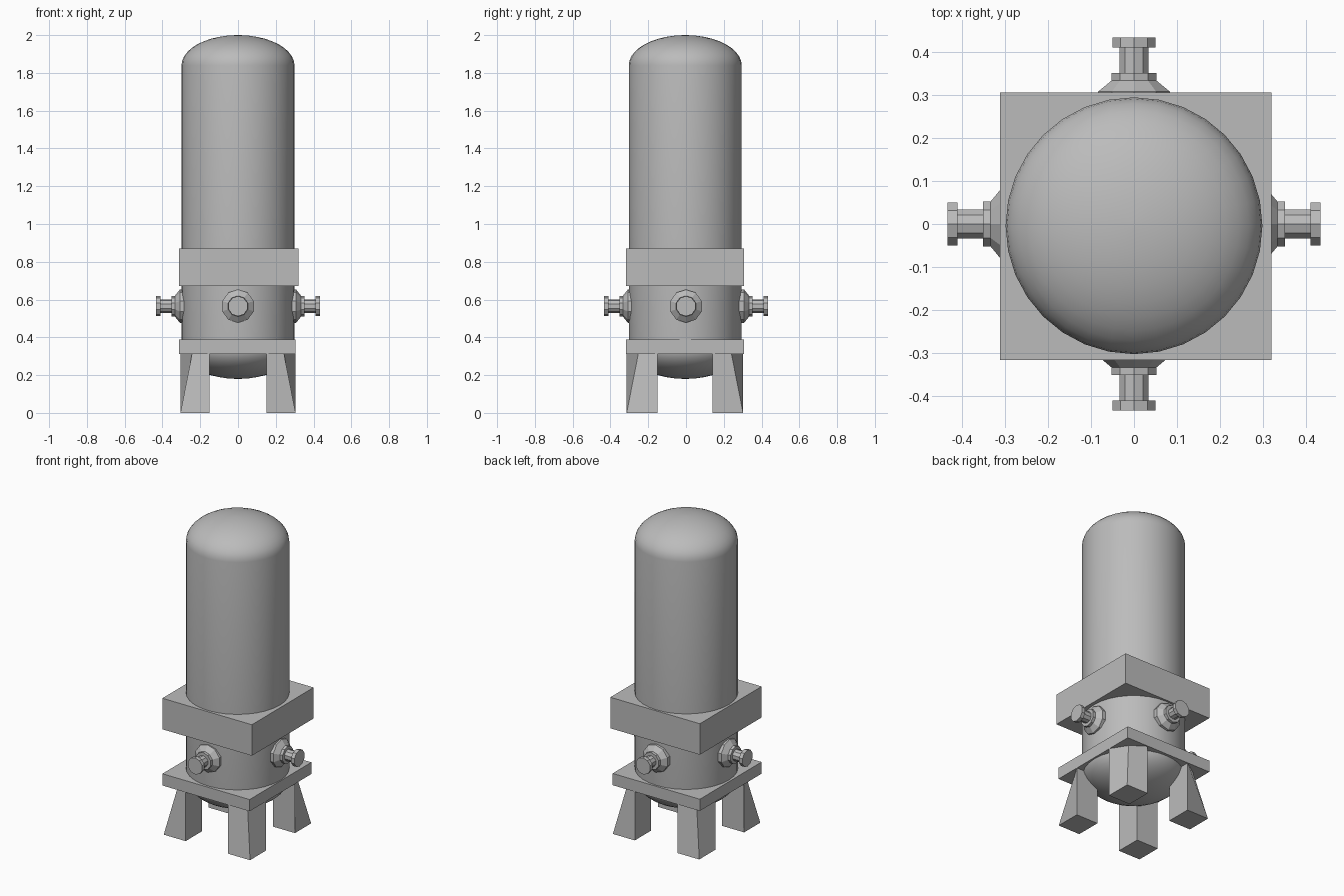
import bpy, bmesh, math
from mathutils import Matrix, Vector

if "Cube" in bpy.data.objects:
    bpy.data.objects.remove(bpy.data.objects["Cube"])

CY = -0.004  # slight depth offset of the vessel

grey = bpy.data.materials.new("plain grey")
grey.diffuse_color = (0.5, 0.5, 0.5, 1)
grey.use_nodes = True
grey.node_tree.nodes["Principled BSDF"].inputs["Base Color"].default_value = grey.diffuse_color


def finish(bm, name, smooth=None):
    bmesh.ops.recalc_face_normals(bm, faces=bm.faces)
    mesh = bpy.data.meshes.new(name)
    bm.to_mesh(mesh)
    bm.free()
    mesh.materials.append(grey)
    ob = bpy.data.objects.new(name, mesh)
    bpy.context.collection.objects.link(ob)
    if smooth:
        bpy.ops.object.select_all(action='DESELECT')
        ob.select_set(True)
        bpy.context.view_layer.objects.active = ob
        bpy.ops.object.shade_smooth_by_angle(angle=math.radians(smooth))
    return ob


def lathe(name, profile, sides, matrix, smooth=None):
    """Turn (radius, height) pairs about z, close the ends, then place."""
    bm = bmesh.new()
    rings = []
    for r, h in profile:
        rings.append([bm.verts.new((r * math.cos(2 * math.pi * i / sides),
                                    r * math.sin(2 * math.pi * i / sides), h))
                      for i in range(sides)])
    for a, b in zip(rings, rings[1:]):
        for i in range(sides):
            j = (i + 1) % sides
            bm.faces.new((a[i], a[j], b[j], b[i]))
    bm.faces.new(rings[0])
    bm.faces.new(rings[-1])
    bm.transform(matrix)
    return finish(bm, name, smooth)


def box(name, lo, hi):
    bm = bmesh.new()
    bmesh.ops.create_cube(bm, size=1)
    lo, hi = Vector(lo), Vector(hi)
    for v in bm.verts:
        v.co = Vector((lo[k] + (v.co[k] + 0.5) * (hi[k] - lo[k]) for k in range(3)))
    return finish(bm, name)


# Tank: straight shell with elliptical ends
R, D, Z0, Z1 = 0.299, 0.16, 0.18, 2.0
N = 10
angles = [math.radians(2 + 88 * i / N) for i in range(N + 1)]
bottom = [(R * math.sin(a), Z0 + D - D * math.cos(a)) for a in angles]
top = [(r, Z1 + Z0 - z) for r, z in reversed(bottom)]
lathe("tank", bottom + top, 32, Matrix.Translation((0, CY, 0)), 40)

# Square bands around the tank
box("upper_band", (-0.312, -0.317, 0.672), (0.32, 0.306, 0.87))
box("base_plate", (-0.312, -0.317, 0.313), (0.304, 0.306, 0.388))

# Four legs: the outer corner leans inward towards the top
for sx, side in ((-1, "left"), (1, "right")):
    for sy, end in ((-1, "front"), (1, "back")):
        bm = bmesh.new()
        base = [(0.305, 0.308), (0.15, 0.308), (0.15, 0.145), (0.305, 0.145)]
        head = [(0.242, 0.245)] + base[1:]
        low = [bm.verts.new((sx * x, sy * y - 0.006, 0)) for x, y in base]
        high = [bm.verts.new((sx * x, sy * y - 0.006, 0.32)) for x, y in head]
        bm.faces.new(low)
        bm.faces.new(high)
        for i in range(4):
            j = (i + 1) % 4
            bm.faces.new((low[i], low[j], high[j], high[i]))
        finish(bm, f"{end}_{side}_leg")

# Four flanged nozzles: cone, collar, pipe, end flange
nozzle = [(0.088, 0.26), (0.088, 0.308), (0.055, 0.334), (0.055, 0.352),
          (0.036, 0.352), (0.036, 0.411), (0.053, 0.411), (0.053, 0.434)]
for k, side in enumerate(("right", "back", "left", "front")):
    m = (Matrix.Translation((0, 0, 0.565)) @ Matrix.Rotation(k * math.pi / 2, 4, 'Z')
         @ Matrix.Rotation(math.pi / 2, 4, 'Y'))
    lathe(f"{side}_nozzle", nozzle, 10, m)
